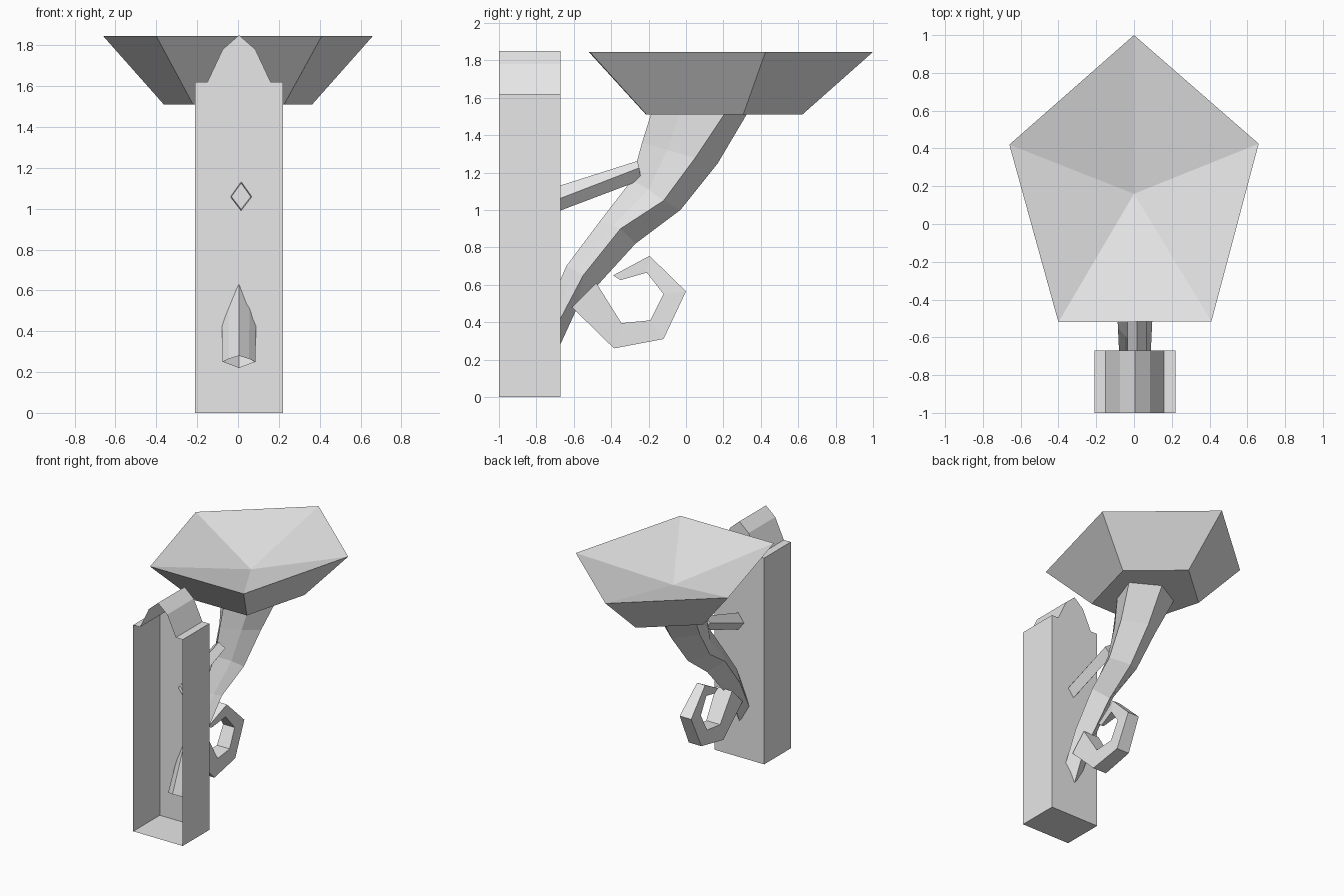
import bpy, bmesh

if "Cube" in bpy.data.objects:
    bpy.data.objects.remove(bpy.data.objects["Cube"])

GREY = bpy.data.materials.new("pale_grey")
GREY.diffuse_color = (0.8, 0.8, 0.8, 1)
GREY.use_nodes = True
GREY.node_tree.nodes["Principled BSDF"].inputs["Base Color"].default_value = GREY.diffuse_color


def finish(name, bm, recalc=True):
    if recalc:
        bmesh.ops.recalc_face_normals(bm, faces=bm.faces[:])
    mesh = bpy.data.meshes.new(name)
    bm.to_mesh(mesh)
    bm.free()
    mesh.materials.append(GREY)
    obj = bpy.data.objects.new(name, mesh)
    bpy.context.collection.objects.link(obj)
    return obj


def loft(name, rings, cap_start=True, cap_end=True):
    """Skin a list of equal-length point rings."""
    bm = bmesh.new()
    vs = [[bm.verts.new(p) for p in r] for r in rings]
    n = len(vs[0])
    for a, b in zip(vs, vs[1:]):
        for i in range(n):
            j = (i + 1) % n
            bm.faces.new((a[i], a[j], b[j], b[i]))
    if cap_start:
        bm.faces.new(vs[0][::-1])
    if cap_end:
        bm.faces.new(vs[-1])
    return finish(name, bm)


# Wall post: crested profile extruded backwards, hollow with open front
profile = [(-0.21, 0), (0.22, 0), (0.22, 1.62), (0.16, 1.62), (0.085, 1.78),
           (0.005, 1.85), (-0.075, 1.78), (-0.15, 1.62), (-0.21, 1.62)]
loft("wall_post", [[(x, y, z) for x, z in profile] for y in (-1, -0.67)],
     cap_start=False)

# Basin: five-sided bowl with a shallow sunken top
rim = [(0, 1.0), (0.66, 0.425), (0.41, -0.515), (-0.40, -0.52), (-0.66, 0.42)]
cy = 0.16
bm = bmesh.new()
top = [bm.verts.new((x, y, 1.845)) for x, y in rim]
low = [bm.verts.new((x * 0.55, cy + (y - cy) * 0.55, 1.51)) for x, y in rim]
mid = bm.verts.new((0, cy, 1.67))
for i in range(5):
    j = (i + 1) % 5
    bm.faces.new((low[i], low[j], top[j], top[i]))
    bm.faces.new((top[i], top[j], mid))
bm.faces.new(low)
finish("basin", bm)

# Support arm: rings of (ridge, shoulder, side, underside) as y, z, then half width
stations = [
    ((-0.82, 0.28), (-0.79, 0.265), (-0.76, 0.25), (-0.70, 0.22), 0.08),
    ((-0.64, 0.70), (-0.59, 0.675), (-0.55, 0.65), (-0.58, 0.48), 0.09),
    ((-0.46, 0.94), (-0.39, 0.92), (-0.35, 0.90), (-0.27, 0.82), 0.10),
    ((-0.29, 1.16), (-0.20, 1.11), (-0.12, 1.05), (-0.03, 1.00), 0.13),
    ((-0.235, 1.36), (-0.10, 1.32), (0.05, 1.28), (0.17, 1.25), 0.16),
    ((-0.185, 1.52), (-0.03, 1.52), (0.21, 1.52), (0.33, 1.52), 0.215),
]
cx = 0.005
rings = []
for t, u, s, b, w in stations:
    k = w * 0.6
    rings.append([(cx, *t), (cx + k, *u), (cx + w, *s), (cx, *b),
                  (cx - w, *s), (cx - k, *u)])
loft("support_arm", rings, cap_start=False)

# Strut: diamond bar between post and arm, open at the post end
strut = []
for t, s, b in (((-0.69, 1.125), (-0.69, 1.055), (-0.69, 0.99)),
                ((-0.26, 1.262), (-0.25, 1.225), (-0.24, 1.16))):
    strut.append([(0.015, *t), (0.065, *s), (0.015, *b), (-0.035, *s)])
loft("strut", strut, cap_start=False)

# Curl: tapering ribbon that winds back towards the arm
curl = [((-0.61, 0.48), (-0.48, 0.61), 0.07),
        ((-0.385, 0.26), (-0.345, 0.395), 0.06),
        ((-0.12, 0.31), (-0.19, 0.41), 0.055),
        ((0.0, 0.565), (-0.12, 0.55), 0.05),
        ((-0.195, 0.755), (-0.21, 0.665), 0.035),
        ((-0.39, 0.65), (-0.35, 0.625), 0.01)]
loft("curl", [[(cx - w, *o), (cx + w, *o), (cx + w, *i), (cx - w, *i)]
              for o, i, w in curl])
